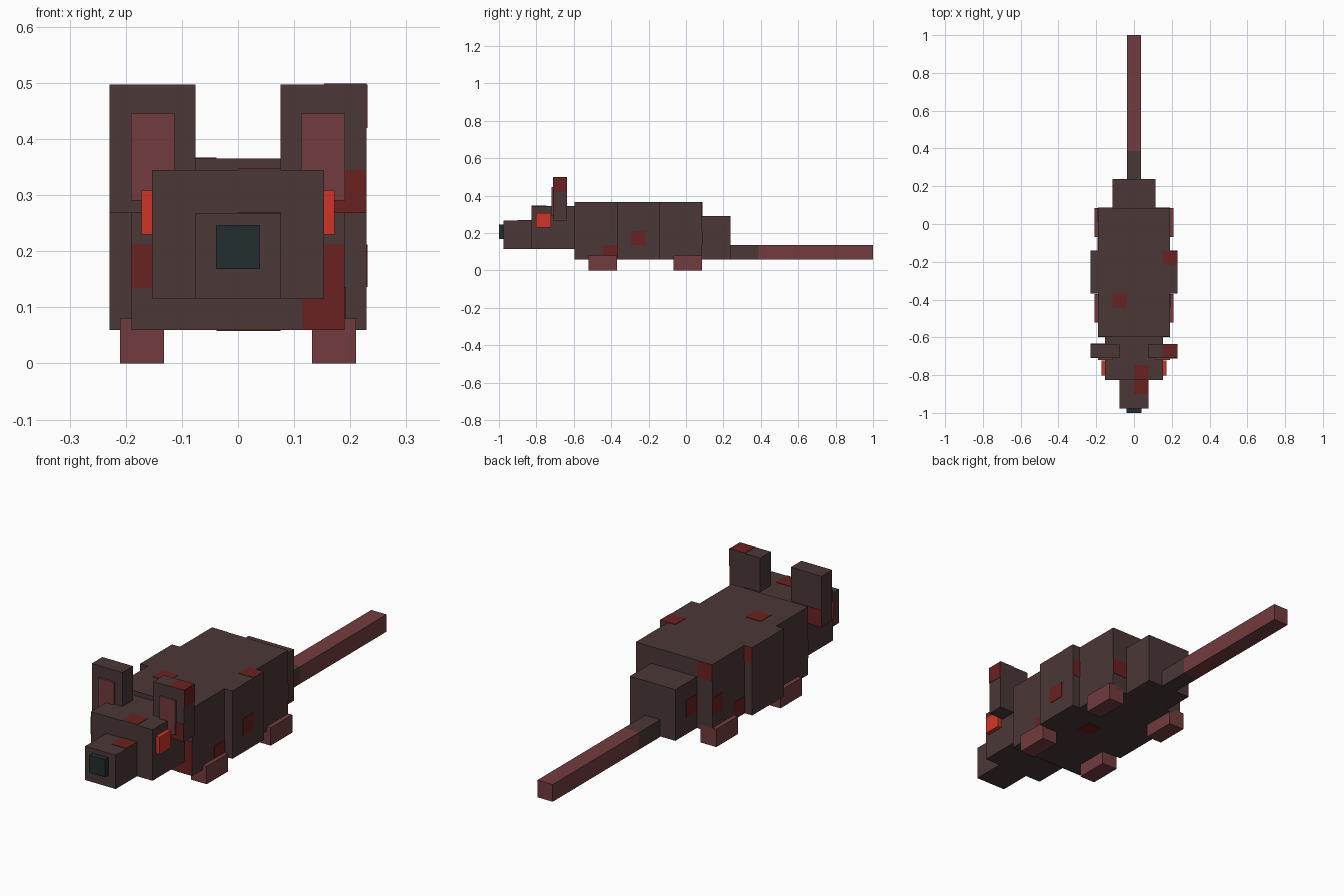
import bpy


def material(name, rgb):
    # sRGB 0-255 to linear
    m = bpy.data.materials.new(name)
    m.diffuse_color = [(c / 255 / 12.92) if c < 11 else ((c / 255 + 0.055) / 1.055) ** 2.4 for c in rgb] + [1]
    return m


fur = material("dark_brown_fur", (75, 55, 55))
skin = material("dusty_pink_skin", (114, 60, 62))
sore = material("dark_red_patch", (106, 33, 33))
glow = material("bright_red_eye", (208, 53, 39))
black = material("blackish_teal_nose", (34, 46, 46))


def box(name, x, y, z, mat):
    """Box from (min, max) ranges on each axis."""
    lo, hi = zip(x, y, z)
    verts = [(a, b, c) for a in x for b in y for c in z]
    faces = [(0, 1, 3, 2), (4, 6, 7, 5), (0, 4, 5, 1), (2, 3, 7, 6), (0, 2, 6, 4), (1, 5, 7, 3)]
    me = bpy.data.meshes.new(name)
    me.from_pydata(verts, [], faces)
    me.materials.append(mat)
    ob = bpy.data.objects.new(name, me)
    bpy.context.collection.objects.link(ob)
    return ob


def pair(name, x, y, z, mat):
    """Matching boxes on the right and left."""
    box(name + "_right", x, y, z, mat)
    box(name + "_left", (-x[1], -x[0]), y, z, mat)


def patch(name, axis, at, side, u, v):
    """Thin plate lying on a face; u and v span the two other axes in order."""
    r = [u, v]
    r.insert(axis, (at, at + 0.002) if side > 0 else (at - 0.002, at))
    box(name, *r, sore)


# Body
box("body", (-0.19, 0.19), (-0.595, 0.085), (0.06, 0.365), fur)
pair("flank", (0.19, 0.229), (-0.367, -0.143), (0.06, 0.365), fur)
box("rump", (-0.113, 0.113), (0.085, 0.237), (0.06, 0.29), fur)

# Tail
box("tail_base", (-0.038, 0.038), (0.237, 0.387), (0.058, 0.135), fur)
box("tail", (-0.038, 0.038), (0.387, 1.0), (0.058, 0.135), skin)

# Head
box("head", (-0.153, 0.153), (-0.825, -0.595), (0.116, 0.345), fur)
box("snout", (-0.076, 0.076), (-0.976, -0.825), (0.116, 0.268), fur)
box("nose", (-0.039, 0.039), (-1.0, -0.976), (0.168, 0.247), black)
pair("eye", (0.153, 0.172), (-0.802, -0.722), (0.23, 0.308), glow)
pair("ear", (0.076, 0.229), (-0.71, -0.635), (0.268, 0.497), fur)
pair("inner_ear", (0.113, 0.191), (-0.72, -0.71), (0.29, 0.445), skin)

# Feet
for label, y in (("front_foot", (-0.522, -0.37)), ("hind_foot", (-0.068, 0.085))):
    pair(label, (0.132, 0.21), y, (0.0, 0.08), skin)

# Patches facing forward and back
patch("chest_patch", 1, -0.595, -1, (0.115, 0.19), (0.06, 0.212))
patch("chest_patch_left", 1, -0.595, -1, (-0.19, -0.115), (0.135, 0.212))
patch("ear_front_patch", 1, -0.71, -1, (0.153, 0.229), (0.268, 0.345))
patch("ear_back_patch", 1, -0.635, 1, (-0.229, -0.153), (0.268, 0.345))
patch("back_patch_left", 1, 0.085, 1, (-0.19, -0.115), (0.29, 0.365))
patch("back_patch_right", 1, 0.085, 1, (0.115, 0.19), (0.136, 0.213))
patch("flank_back_patch_left", 1, -0.143, 1, (-0.229, -0.19), (0.29, 0.365))
patch("flank_back_patch_right", 1, -0.143, 1, (0.19, 0.229), (0.213, 0.29))

# Patches facing sideways
patch("ear_side_patch", 0, 0.229, 1, (-0.71, -0.635), (0.42, 0.497))
patch("flank_patch", 0, 0.229, 1, (-0.295, -0.218), (0.136, 0.212))
patch("shoulder_patch", 0, 0.19, 1, (-0.442, -0.367), (0.06, 0.136))
patch("hip_patch", 0, -0.19, -1, (0.01, 0.085), (0.136, 0.213))
patch("belly_side_patch", 0, -0.19, -1, (-0.143, -0.068), (0.06, 0.136))
patch("rump_patch", 0, -0.113, -1, (0.085, 0.16), (0.136, 0.213))

# Patches facing up and down
patch("flank_top_patch", 2, 0.365, 1, (0.153, 0.229), (-0.215, -0.143))
patch("back_top_patch", 2, 0.365, 1, (-0.115, -0.038), (-0.442, -0.367))
patch("ear_top_patch", 2, 0.497, 1, (0.153, 0.229), (-0.71, -0.635))
patch("head_top_patch", 2, 0.345, 1, (0.0, 0.076), (-0.825, -0.747))
patch("snout_top_patch", 2, 0.268, 1, (0.0, 0.076), (-0.9, -0.825))
patch("belly_patch", 2, 0.06, -1, (0.0, 0.076), (-0.295, -0.218))
